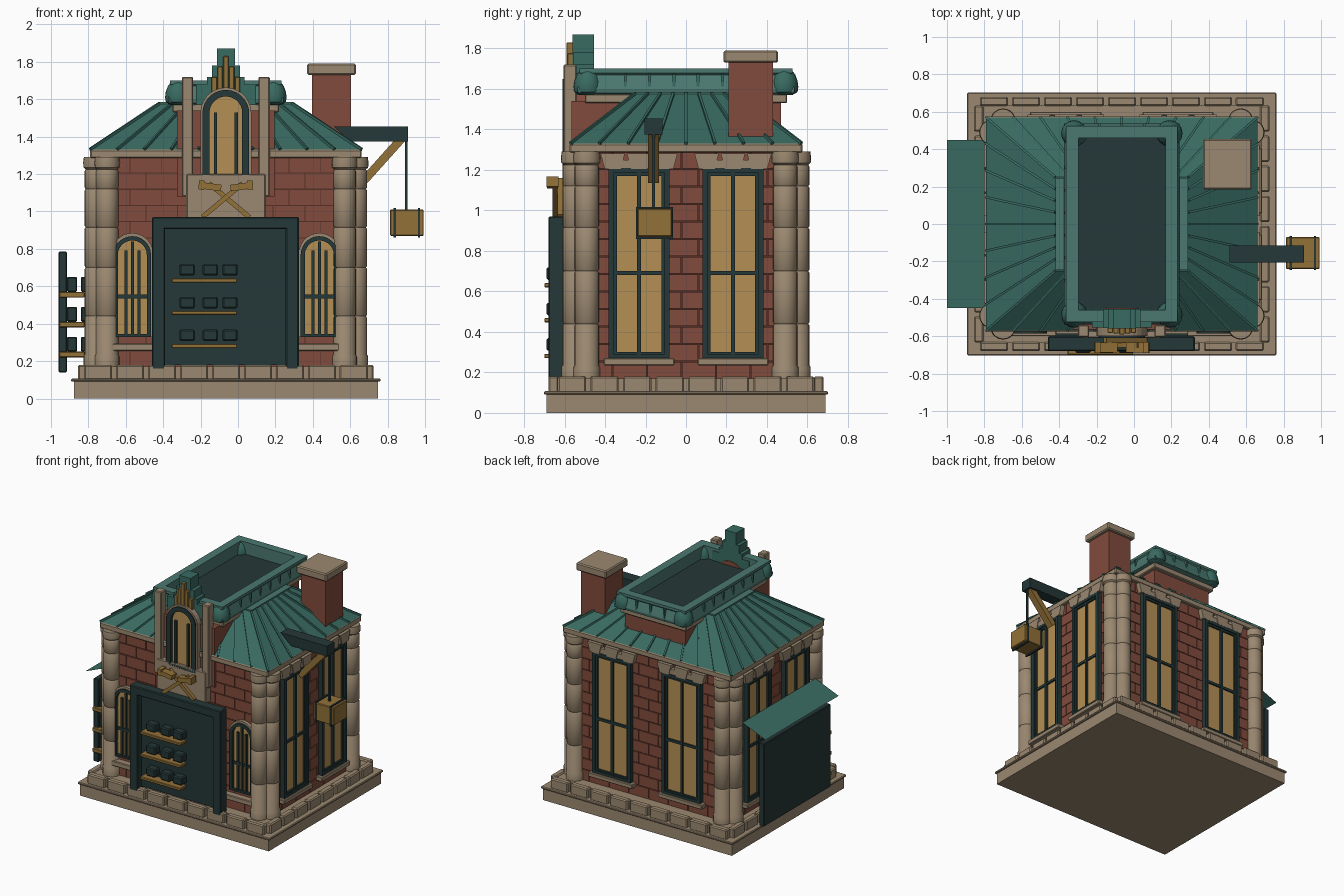
import bpy, bmesh, math
from mathutils import Matrix, Vector

if "Cube" in bpy.data.objects:
    bpy.data.objects.remove(bpy.data.objects["Cube"])

CX = -0.065            # plan centre of the building
HX, HY = 0.70, 0.55    # half sizes of the walls

def mat(name, r, g, b):
    m = bpy.data.materials.new(name)
    m.diffuse_color = (r, g, b, 1)
    m.use_nodes = True
    m.node_tree.nodes["Principled BSDF"].inputs["Base Color"].default_value = m.diffuse_color
    return m

TEAL, LTEAL = mat("teal", .04, .145, .12), mat("light_teal", .07, .19, .16)
DARK = mat("dark_teal", .018, .038, .038)
BRICK, MORTAR = mat("brick", .22, .07, .045), mat("mortar", .09, .03, .02)
STONE = mat("stone", .33, .25, .165)
WOOD, PANE = mat("wood", .29, .165, .04), mat("pane", .46, .28, .09)

def finish(name, bm, m, xf=None, bevel=0, smooth=False):
    if xf:
        bm.transform(xf)
    bmesh.ops.recalc_face_normals(bm, faces=bm.faces)
    me = bpy.data.meshes.new(name)
    bm.to_mesh(me)
    bm.free()
    ob = bpy.data.objects.new(name, me)
    bpy.context.collection.objects.link(ob)
    me.materials.append(m)
    if bevel:
        b = ob.modifiers.new("bevel", 'BEVEL')
        b.width, b.segments = bevel, 1
    if smooth:
        bpy.context.view_layer.objects.active = ob
        ob.select_set(True)
        bpy.ops.object.shade_smooth_by_angle(angle=math.radians(40))
        ob.select_set(False)
    return ob

def boxes(name, m, items, xf=None, bevel=0):
    """items: (x0, x1, y0, y1, z0, z1)"""
    bm = bmesh.new()
    for a, b, c, d, e, f in items:
        M = Matrix.Translation(((a+b)/2, (c+d)/2, (e+f)/2)) @ Matrix.Diagonal((b-a, d-c, f-e, 1))
        bmesh.ops.create_cube(bm, size=1, matrix=M)
    return finish(name, bm, m, xf, bevel)

def beams(name, m, items):
    """items: (start, end, width, height) square bars between points"""
    bm = bmesh.new()
    for p, q, w, h in items:
        p, q = Vector(p), Vector(q)
        R = (q-p).to_track_quat('X', 'Z').to_matrix().to_4x4()
        bmesh.ops.create_cube(bm, size=1, matrix=Matrix.Translation((p+q)/2) @ R
                              @ Matrix.Diagonal(((q-p).length, w, h, 1)))
    return finish(name, bm, m)

def loft(name, m, loops, closed=False, caps=True, xf=None, smooth=False):
    bm = bmesh.new()
    vs = [[bm.verts.new(p) for p in lp] for lp in loops]
    n = len(vs[0])
    for a, b in list(zip(vs, vs[1:])) + ([(vs[-1], vs[0])] if closed else []):
        for i in range(n):
            bm.faces.new((a[i], a[(i+1) % n], b[(i+1) % n], b[i]))
    if caps and not closed:
        bm.faces.new(vs[0])
        bm.faces.new(vs[-1])
    return finish(name, bm, m, xf, 0, smooth)

def rect(x0, x1, z0, z1):
    return [(x0, z0), (x1, z0), (x1, z1), (x0, z1)]

def arch(c, w, z0, top, n=14):
    r = w/2
    return [(c-r, z0), (c+r, z0)] + [(c+r*math.cos(math.pi*i/n), top-r+r*math.sin(math.pi*i/n)) for i in range(n+1)]

def prism(name, m, pts, y0, y1, xf=None):
    return loft(name, m, [[(x, y, z) for x, z in pts] for y in (y0, y1)], xf=xf)

def frame(name, m, outer, inner, y0, y1, xf=None):
    return loft(name, m, [[(x, y, z) for x, z in p] for p, y in
                          ((outer, y0), (outer, y1), (inner, y1), (inner, y0))], closed=True, xf=xf)

def plan(hx, hy, z, cx=CX):
    return [(cx-hx, -hy, z), (cx+hx, -hy, z), (cx+hx, hy, z), (cx-hx, hy, z)]

# Stone plinth with a lip and a ring of separate blocks
boxes("plinth", STONE, [(CX-.813, CX+.813, -.69, .69, 0, .09)])
boxes("plinth_lip", STONE, [(CX-.827, CX+.827, -.702, .702, .09, .107)], bevel=.005)
boxes("plinth_core", STONE, [(CX-.75, CX+.75, -.635, .635, .1, .17)])
ring = []
for s in (-1, 1):
    for i in range(9):
        x = CX + (i-4)*.171
        ring.append((x-.075, x+.075, s*.655-.025, s*.655+.025, .1, .18))
    for i in range(8):
        y = (i-3.5)*.161
        ring.append((CX+s*.765-.025, CX+s*.765+.025, y-.07, y+.07, .1, .18))
boxes("plinth_blocks", STONE, ring, bevel=.008)

# Brick walls: mortar core with staggered bricks
boxes("wall_core", MORTAR, [(CX-HX+.008, CX+HX-.008, -HY+.008, HY-.008, .15, 1.3)])
walls = [(0, HY, HX), (1, HX, HY), (2, HY, HX), (3, HX, HY)]
def wall_xf(k):
    return Matrix.Translation((CX, 0, 0)) @ Matrix.Rotation(k*math.pi/2, 4, 'Z')
for k, d, h in walls:
    items = []
    for r in range(13):
        z, u = .17+r*.0865, -h+.02-(r % 2)*.085
        while u < h-.02:
            a, b = max(u, -h+.02), min(u+.165, h-.02)
            if b-a > .02:
                items.append((a, b, -d, -d+.02, z, z+.081))
            u += .17
    boxes("bricks", BRICK, items, wall_xf(k))

# Tall windows on the sides and back
for k, d, h in walls[1:]:
    for s in (-1, 1):
        c, w = (s*.232, .15) if k != 2 else (s*.30, .165)
        xf = wall_xf(k) @ Matrix.Translation((c, -d, 0))
        prism("tall_window_pane", PANE, rect(-w+.03, w-.03, .29, 1.19), -.012, .01, xf)
        frame("tall_window_frame", DARK, rect(-w, w, .27, 1.21), rect(-w+.025, w-.025, .29, 1.185), -.035, .01, xf)
        frame("tall_window_inner_frame", DARK, rect(-w+.02, w-.02, .28, 1.19), rect(-w+.04, w-.04, .3, 1.17), -.025, .01, xf)
        boxes("tall_window_bars", DARK, [(-.009, .009, -.028, 0, .29, 1.19), (-w+.03, w-.03, -.024, 0, .68, .7)], xf)
        boxes("tall_window_sill", STONE, [(-w-.025, w+.025, -.05, .01, .235, .27)], xf, .005)
        boxes("tall_window_lintel", STONE, [(-w, w, -.03, .01, 1.21, 1.25)], xf)
        for x in (-w+.02, 0, w-.02):
            prism("lintel_keystone", STONE, [(x-.04, 1.205), (x+.04, 1.205), (x+.06, 1.28), (x-.06, 1.28)], -.036, .01, xf)

# Arched windows on the front
for s in (-1, 1):
    xf = wall_xf(0) @ Matrix.Translation((s*.50, -HY, 0))
    prism("arched_window_pane", PANE, arch(0, .17, .33, .85), -.012, .01, xf)
    frame("arched_window_frame", DARK, arch(0, .20, .33, .868), arch(0, .155, .345, .845), -.035, .01, xf)
    frame("arched_window_surround", STONE, arch(0, .22, .33, .885), arch(0, .195, .33, .866), -.025, .01, xf)
    boxes("arched_window_bars", DARK, [(x-.008, x+.008, -.028, 0, .345, .79+(x == 0)*.05) for x in (-.035, 0, .035)]
          + [(-.08, .08, -.024, 0, .535, .555)], xf)
    boxes("arched_window_sill", STONE, [(-.15, .15, -.05, .01, .255, .295)], xf, .005)

# Paired corner columns turned from one profile
prof = [(.066, .17), (.066, .225), (.06, .235)]
for z in (.44, .70, .915, 1.12):
    prof += [(.06, z-.008), (.054, z), (.06, z+.008)]
prof += [(.06, 1.215), (.054, 1.225), (.066, 1.235), (.068, 1.262), (.064, 1.29)]
for sx in (-1, 1):
    for sy in (-1, 1):
        for x, y in ((.635, .55), (.695, .49)):
            loft("corner_column", STONE, [[(CX+sx*x+r*math.cos(a*math.pi/10), sy*y+r*math.sin(a*math.pi/10), z)
                                           for a in range(20)] for r, z in prof], smooth=True)

# Cornice and hipped metal roof with fanned seams
boxes("cornice", STONE, [(CX-.725, CX+.725, -.575, .575, 1.285, 1.33)], bevel=.006)
lo, hi = plan(.725, .57, 1.33), plan(.355, .25, 1.575)
loft("roof", TEAL, [lo, hi])
seams = []
for e, n in enumerate((10, 8, 10, 8)):
    for i in range(n):
        t = i/n
        p = Vector(lo[e]).lerp(Vector(lo[(e+1) % 4]), t)
        q = Vector(hi[e]).lerp(Vector(hi[(e+1) % 4]), t)
        seams.append((p, q, .013, .02))
beams("roof_seams", TEAL, seams)
boxes("roof_cap", LTEAL, [(CX-.355, CX+.355, -.247, .247, 1.565, 1.585)])

# Raised brick block, trim and teal parapet on top
boxes("upper_block", BRICK, [(CX-.26, CX+.26, -.565, .47, 1.08, 1.54)])
boxes("upper_trim", STONE, [(CX-.285, CX+.285, -.5, .5, 1.53, 1.575)], bevel=.006)
loft("parapet", LTEAL, [plan(.3175-o, .545-o, z) for o, z in
                        ((.05, 1.57), (.012, 1.58), (.008, 1.60), (.03, 1.67), (.02, 1.68), (.02, 1.70), (.085, 1.70), (.085, 1.57))], closed=True)
boxes("parapet_floor", DARK, [(CX-.24, CX+.24, -.47, .47, 1.57, 1.605)])
for sx in (-1, 1):
    for sy in (-1, 1):
        loft("parapet_corner", TEAL, [[(CX+sx*.255+r*math.cos(a*math.pi/8), sy*.485+r*math.sin(a*math.pi/8), z)
                                       for a in range(16)] for r, z in
                                      ((.04, 1.57), (.066, 1.585), (.07, 1.61), (.066, 1.64), (.055, 1.67), (.04, 1.69))], smooth=True)
ribs = [(CX+s*.296-.01, CX+s*.296+.01, y-.007, y+.007, 1.585, 1.675) for s in (-1, 1) for y in (-.3, -.18, -.06, .06, .18, .3)]
ribs += [(x-.007, x+.007, .516, .536, 1.585, 1.675) for x in (CX-.12, CX, CX+.12)]
boxes("parapet_ribs", TEAL, ribs)

# Front dormer: apron, pilasters, arched window
boxes("dormer_apron", STONE, [(CX-.212, CX+.212, -.61, -.54, .95, 1.2)], bevel=.006)
for s in (-1, 1):
    boxes("dormer_pilaster", STONE, [(CX+s*.205-.03, CX+s*.205+.03, -.605, -.54, 1.08, 1.72)], bevel=.006)
prism("dormer_backing", BRICK, arch(CX, .25, 1.15, 1.64), -.575, -.45)
prism("dormer_pane", PANE, arch(CX, .2, 1.17, 1.63), -.588, -.55)
frame("dormer_frame", DARK, arch(CX, .25, 1.17, 1.65), arch(CX, .175, 1.19, 1.615), -.61, -.55)
frame("dormer_arch_trim", STONE, arch(CX, .272, 1.17, 1.663), arch(CX, .246, 1.17, 1.648), -.6, -.55)
boxes("dormer_bars", DARK, [(CX+s*.055-.009, CX+s*.055+.009, -.605, -.57, 1.12, 1.53) for s in (-1, 1)])

# Stepped crest above the dormer
boxes("crest_backing", TEAL, [(CX-w, CX+w, y, -.455, 1.57, z) for w, z, y in
                              ((.048, 1.87, -.56), (.075, 1.78, -.558), (.1, 1.72, -.556), (.16, 1.68, -.554))])
boxes("crest_bars", WOOD, [(CX+i*.031-.014, CX+i*.031+.014, -.59+abs(i)*.004, -.55, 1.655-.006*i*i, 1.83-abs(i)*.055)
                           for i in (-2, -1, 0, 1, 2)], bevel=.003)

# Crossed hammers
for s in (-1, 1):
    y = -.635+s*.012
    beams("hammer_handle", WOOD, [((CX+s*.125, y, .97), (CX-s*.09, y, 1.15), .025, .026)])
    beams("hammer_head", WOOD, [((CX+s*.025, -.66, 1.125), (CX+s*.135, -.66, 1.14), .055, .035),
                                ((CX+s*.115, -.66, 1.14), (CX+s*.145, -.66, 1.142), .06, .05)])

# Front display board with shelves and goods
boxes("board_panel", DARK, [(-.42, .29, -.63, -.585, .18, .94)])
boxes("board_frame", DARK, [(-.46, -.39, -.68, -.60, .155, .97), (.255, .325, -.68, -.60, .155, .97),
                            (-.46, .325, -.68, -.60, .905, .97)], bevel=.006)
boxes("board_shelves", WOOD, [(-.355, -.005, -.70, -.62, z, z+.022) for z in (.27, .447, .62)], bevel=.004)
boxes("board_goods", DARK, [(x-.041, x+.041, -.69, -.625, z+.03, z+.092) for z in (.277, .452, .627)
                            for x in (-.272, -.148, -.043)], bevel=.008)

# Left display board, its inner shelves and thin awning
boxes("side_board", DARK, [(-.96, -.915, -.41, .41, .14, .785)], bevel=.005)
boxes("side_shelves", WOOD, [(-.955, -.82, -.43, -.06, z, z+.03) for z in (.22, .38, .54)], bevel=.004)
boxes("side_goods", DARK, [(x, x+.055, y-.04, y+.04, z+.03, z+.11) for z in (.22, .38, .54)
                           for x in (-.915, -.84) for y in (-.36, -.24, -.13)], bevel=.006)
bm = bmesh.new()
bm.faces.new([bm.verts.new(p) for p in ((-1, -.45, .843), (-.8, -.45, .925), (-.8, .45, .925), (-1, .45, .843))])
finish("awning", bm, TEAL)

# Hoist with hanging crate
prism("hoist_beam", DARK, [(.51, 1.455), (.60, 1.375), (.91, 1.375), (.91, 1.455)], -.205, -.115)
beams("hoist_brace", WOOD, [((.66, -.16, 1.15), (.875, -.16, 1.39), .055, .045)])
boxes("hoist_rope", DARK, [(.893, .907, -.167, -.153, 1.0, 1.38)])
boxes("crate", WOOD, [(.812, .993, -.24, -.07, .87, 1.01)], bevel=.005)
boxes("crate_straps", DARK, [(x-.006, x+.006, -.247, -.063, .86, 1.018) for x in (.838, .968)])

# Chimney
boxes("chimney", BRICK, [(.395, .605, .21, .43, 1.33, 1.74)])
boxes("chimney_cap", STONE, [(.37, .63, .185, .455, 1.73, 1.79)], bevel=.008)
